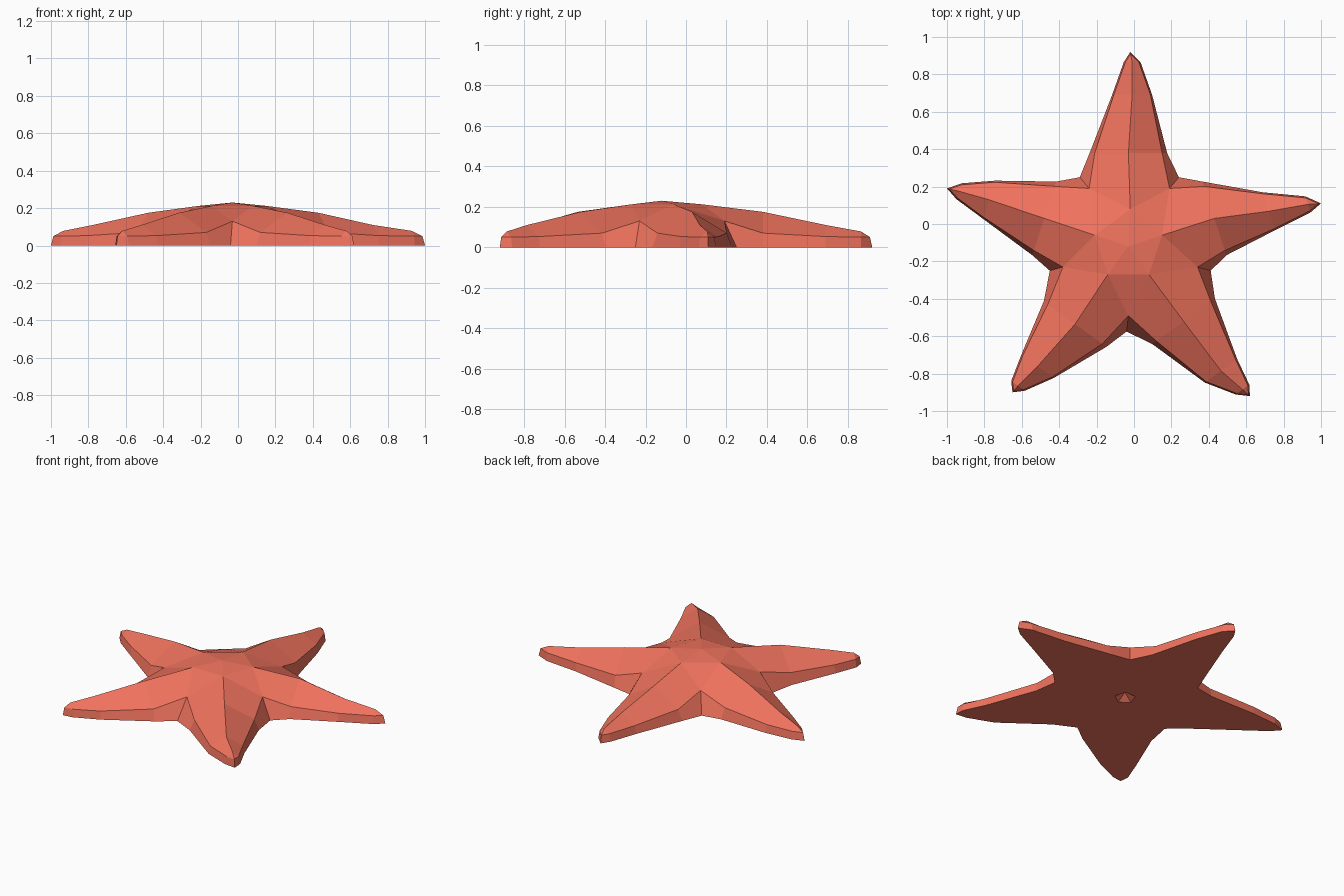
import bpy, bmesh, math
from mathutils import Vector

if "Cube" in bpy.data.objects:
    bpy.data.objects.remove(bpy.data.objects["Cube"])

# Ridge stations of each arm, clockwise from the back arm: crown to tip
arms = [
    [(-.02, .08), (-.03, .38), (-.01, .69), (-.01, .865), (-.02, .92)],
    [(.15, -.06), (.43, .03), (.72, .068), (.93, .105), (1.0, .11)],
    [(.08, -.27), (.265, -.52), (.465, -.785), (.58, -.885), (.62, -.92)],
    [(-.14, -.27), (-.315, -.535), (-.515, -.76), (-.62, -.865), (-.65, -.90)],
    [(-.21, -.06), (-.48, .03), (-.775, .13), (-.935, .175), (-1.0, .19)],
]
# Valleys between arms (valley i lies clockwise of arm i): upper and floor points
valley_up = [(.19, .19), (.34, -.23), (-.03, -.49), (-.38, -.23), (-.24, .19)]
valley_low = [(.24, .25), (.41, -.25), (-.04, -.575), (-.45, -.25), (-.29, .25)]
ridge_z = [.212, .175, .11, .078]
base_w = [.207, .107, .045]
mid_w = [.18, .098, .036]
mid_z = [.07, .053, .05]
centre = Vector((-.03, -.12, 0))

bm = bmesh.new()


def vert(p, z):
    return bm.verts.new((p[0], p[1], z))


def face(*vs):
    bm.faces.new(vs)


vu = [vert(p, .13) for p in valley_up]
vl = [vert(p, 0) for p in valley_low]
apex = vert(centre, .23)
crown = [vert(a[0], ridge_z[0]) for a in arms]

# Arms: ridge, sloping flanks, short side walls and flat underside
for i, pts in enumerate(arms):
    ang = math.radians(90 - 72 * i)
    side = Vector((math.sin(ang), -math.cos(ang)))
    ridge = [crown[i]] + [vert(pts[k], ridge_z[k]) for k in (1, 2, 3)]
    tip_low = vert(pts[4], 0)
    tip_mid = vert(Vector(pts[4]).lerp(Vector(pts[3]), .2), .05)
    floor = []
    for s, v in ((1, i), (-1, i - 1)):
        mid, low = [vu[v]], [vl[v]]
        for k in range(3):
            c = Vector(pts[k + 1])
            mid.append(vert(c + side * s * mid_w[k], mid_z[k]))
            low.append(vert(c + side * s * base_w[k], 0))
        for k in range(3):
            face(ridge[k], ridge[k + 1], mid[k + 1], mid[k])
            face(mid[k], mid[k + 1], low[k + 1], low[k])
        face(ridge[3], tip_mid, mid[3])
        face(mid[3], tip_mid, tip_low, low[3])
        floor.append(low)
    r, l = floor
    for k in range(3):
        face(r[k], r[k + 1], l[k + 1], l[k])
    face(r[3], tip_low, l[3])

# Central crown, and underside with a small mouth pit
rim = [bm.verts.new(centre + (v.co - centre).normalized() * .065) for v in vl]
pit = vert(centre, .04)
for i in range(5):
    j = (i + 1) % 5
    face(apex, crown[i], crown[j])
    face(crown[i], crown[j], vu[i])
    face(vl[i], vl[j], rim[j], rim[i])
    face(rim[i], rim[j], pit)

bmesh.ops.recalc_face_normals(bm, faces=bm.faces[:])
mesh = bpy.data.meshes.new("starfish_body")
bm.to_mesh(mesh)
bm.free()
body = bpy.data.objects.new("starfish_body", mesh)
bpy.context.collection.objects.link(body)

coral = bpy.data.materials.new("coral")
coral.diffuse_color = (.87, .17, .11, 1)
coral.use_nodes = True
coral.node_tree.nodes["Principled BSDF"].inputs["Base Color"].default_value = coral.diffuse_color
mesh.materials.append(coral)
